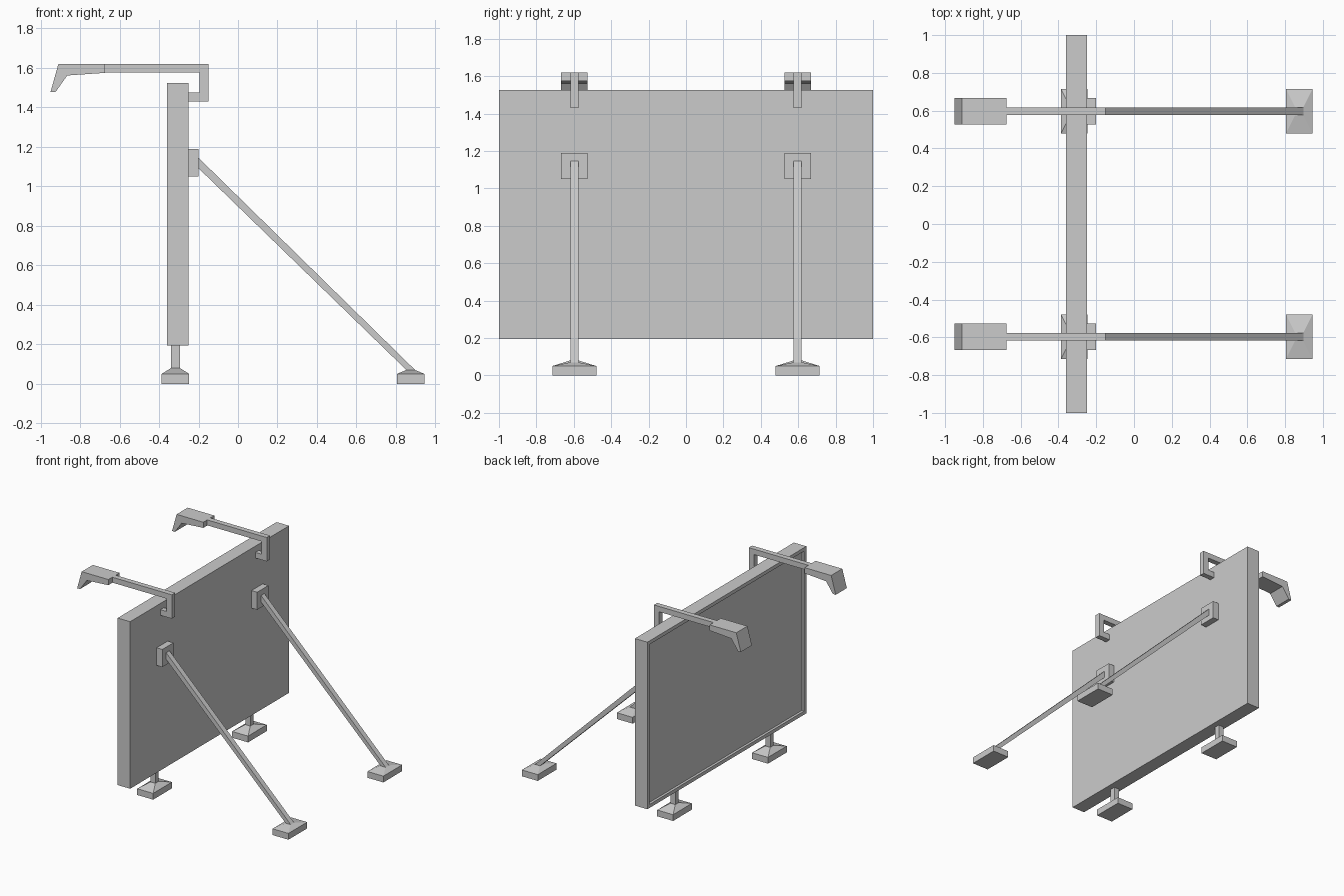
import bpy, bmesh

if "Cube" in bpy.data.objects:
    bpy.data.objects.remove(bpy.data.objects["Cube"])

Y = 0.597  # sideways offset of the lamps, struts and feet


def finish(name, bm, mirror=True):
    bmesh.ops.recalc_face_normals(bm, faces=bm.faces)
    me = bpy.data.meshes.new(name)
    bm.to_mesh(me)
    bm.free()
    ob = bpy.data.objects.new(name, me)
    bpy.context.collection.objects.link(ob)
    if mirror:
        m = ob.modifiers.new("mirror", 'MIRROR')
        m.use_axis = (False, True, False)
        m.use_mirror_merge = False
    return ob


def extrude_profile(name, pts, half, yc=Y, mirror=True):
    """Extrude an (x, z) outline along y, centred on yc."""
    bm = bmesh.new()
    f = bm.faces.new([bm.verts.new((x, yc - half, z)) for x, z in pts])
    r = bmesh.ops.extrude_face_region(bm, geom=[f])
    vs = [v for v in r["geom"] if isinstance(v, bmesh.types.BMVert)]
    bmesh.ops.translate(bm, verts=vs, vec=(0, 2 * half, 0))
    if mirror:
        return finish(name, bm)
    return bm


def rect(x0, x1, z0, z1):
    return [(x0, z0), (x1, z0), (x1, z1), (x0, z1)]


def foot(name, xc, top):
    """Flat pad with a sloped cap."""
    bm = bmesh.new()
    rings = []
    for hx, hy, z in ((.07, .118, 0), (.07, .118, .05), (.022, .022, top)):
        rings.append([bm.verts.new((xc + sx * hx, Y + sy * hy, z))
                      for sx, sy in ((-1, -1), (1, -1), (1, 1), (-1, 1))])
    for a, b in zip(rings, rings[1:]):
        for i in range(4):
            j = (i + 1) % 4
            bm.faces.new((a[i], a[j], b[j], b[i]))
    bm.faces.new(rings[0])
    bm.faces.new(rings[-1])
    finish(name, bm)


# Board with a recessed display face on the -x side
bm = extrude_profile("board", rect(-.36, -.25, .195, 1.525), 1.0, 0, False)
bmesh.ops.recalc_face_normals(bm, faces=bm.faces)
face = min(bm.faces, key=lambda f: f.calc_center_median().x)
bmesh.ops.inset_region(bm, faces=[face], thickness=.04)
r = bmesh.ops.extrude_discrete_faces(bm, faces=[face])
face = r["faces"][0]
bmesh.ops.translate(bm, verts=face.verts, vec=(.02, 0, 0))
finish("board", bm, False)

# Overhead lamps and their hooked arms
extrude_profile("lamp_arm", [(-.675, 1.62), (-.15, 1.62), (-.15, 1.43), (-.25, 1.43),
                             (-.25, 1.475), (-.195, 1.475), (-.195, 1.577), (-.675, 1.577)], .021)
extrude_profile("lamp_head", [(-.675, 1.62), (-.91, 1.62), (-.95, 1.477), (-.925, 1.477),
                              (-.865, 1.562), (-.675, 1.575)], .07)

# Rear brackets and diagonal struts
extrude_profile("strut_bracket", rect(-.25, -.2, 1.05, 1.19), .07)
extrude_profile("strut", [(-.2, 1.145), (-.2, 1.092), (.853, .07), (.897, .07)], .021)

# Posts and feet
extrude_profile("post", rect(-.339, -.295, .08, .195), .021)
foot("front_foot", -.317, .08)
foot("rear_foot", .875, .07)
